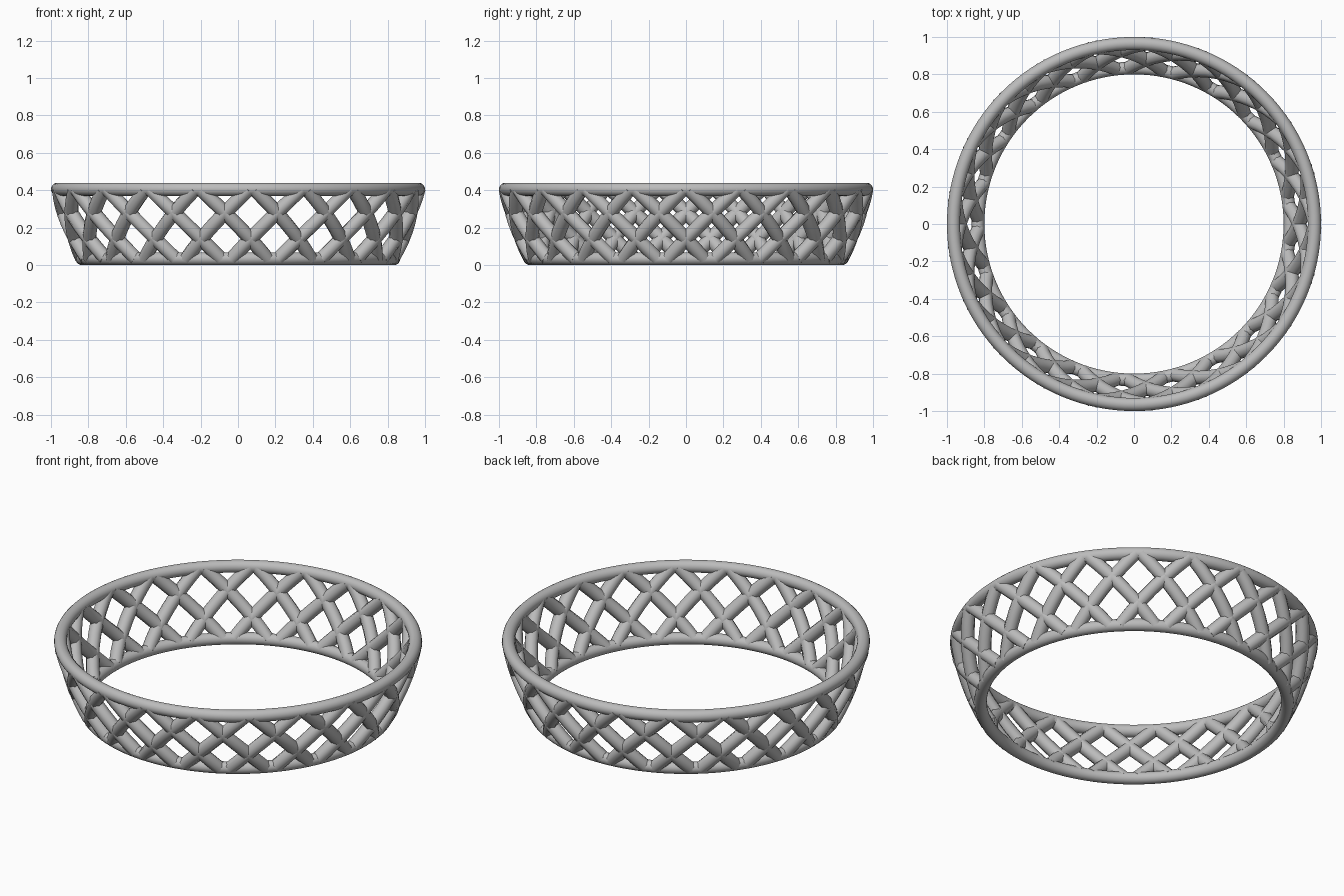
import bpy
import bmesh
from math import cos, sin, tau
from mathutils import Vector

cube = bpy.data.objects.get("Cube")
if cube:
    bpy.data.objects.remove(cube, do_unlink=True)

COLOUR = (0.5, 0.5, 0.5, 1)
grey = bpy.data.materials.new("matte grey")
grey.use_nodes = True
grey.diffuse_color = COLOUR
grey.node_tree.nodes["Principled BSDF"].inputs["Base Color"].default_value = COLOUR

COUNT = 21          # strands in each direction
STEP = tau / COUNT
CROSS_TOP = 0.42    # height of the uppermost crossings
CELL = 0.28         # height of one lattice cell
SEGMENTS = 8        # segments along a strand
SIDES = 8
THICKNESS = 0.038
LOW, HIGH = 0.035, 0.405


def ring(name, radius, thickness, z):
    bpy.ops.mesh.primitive_torus_add(
        major_radius=radius, minor_radius=thickness,
        major_segments=128, minor_segments=20, location=(0, 0, z))
    obj = bpy.context.object
    obj.name = name
    obj.data.materials.append(grey)
    bpy.ops.object.shade_smooth()


def wall_point(t, start, direction):
    # gently bowed flare from the bottom ring to the top ring
    r = 0.835 + 0.13 * t + 0.05 * t * (1 - t)
    z = LOW + t * (HIGH - LOW)
    angle = start + direction * STEP * (CROSS_TOP - z) / CELL
    return Vector((r * cos(angle), r * sin(angle), z))


def add_strand(bm, start, direction):
    path = [wall_point(k / SEGMENTS, start, direction) for k in range(SEGMENTS + 1)]
    loops = []
    for k, p in enumerate(path):
        along = (path[min(k + 1, SEGMENTS)] - path[max(k - 1, 0)]).normalized()
        out = Vector((p.x, p.y, 0))
        out = (out - along * out.dot(along)).normalized()
        side = along.cross(out)
        corners = [s * tau / SIDES for s in range(SIDES)]
        loops.append([bm.verts.new(p + THICKNESS * (cos(c) * out + sin(c) * side))
                      for c in corners])
    for a, b in zip(loops, loops[1:]):
        for s in range(SIDES):
            n = (s + 1) % SIDES
            bm.faces.new((a[s], a[n], b[n], b[s])).smooth = True
    bm.faces.new(loops[0][::-1])
    bm.faces.new(loops[-1])


def strands(name, direction):
    bm = bmesh.new()
    for i in range(COUNT):
        add_strand(bm, i * STEP, direction)
    bmesh.ops.recalc_face_normals(bm, faces=bm.faces)
    mesh = bpy.data.meshes.new(name)
    bm.to_mesh(mesh)
    bm.free()
    mesh.materials.append(grey)
    bpy.context.collection.objects.link(bpy.data.objects.new(name, mesh))


# Rims
ring("top_ring", 0.965, 0.035, 0.405)
ring("bottom_ring", 0.834, 0.034, 0.034)

# Crossing lattice wall
strands("left_leaning_strands", 1)
strands("right_leaning_strands", -1)
